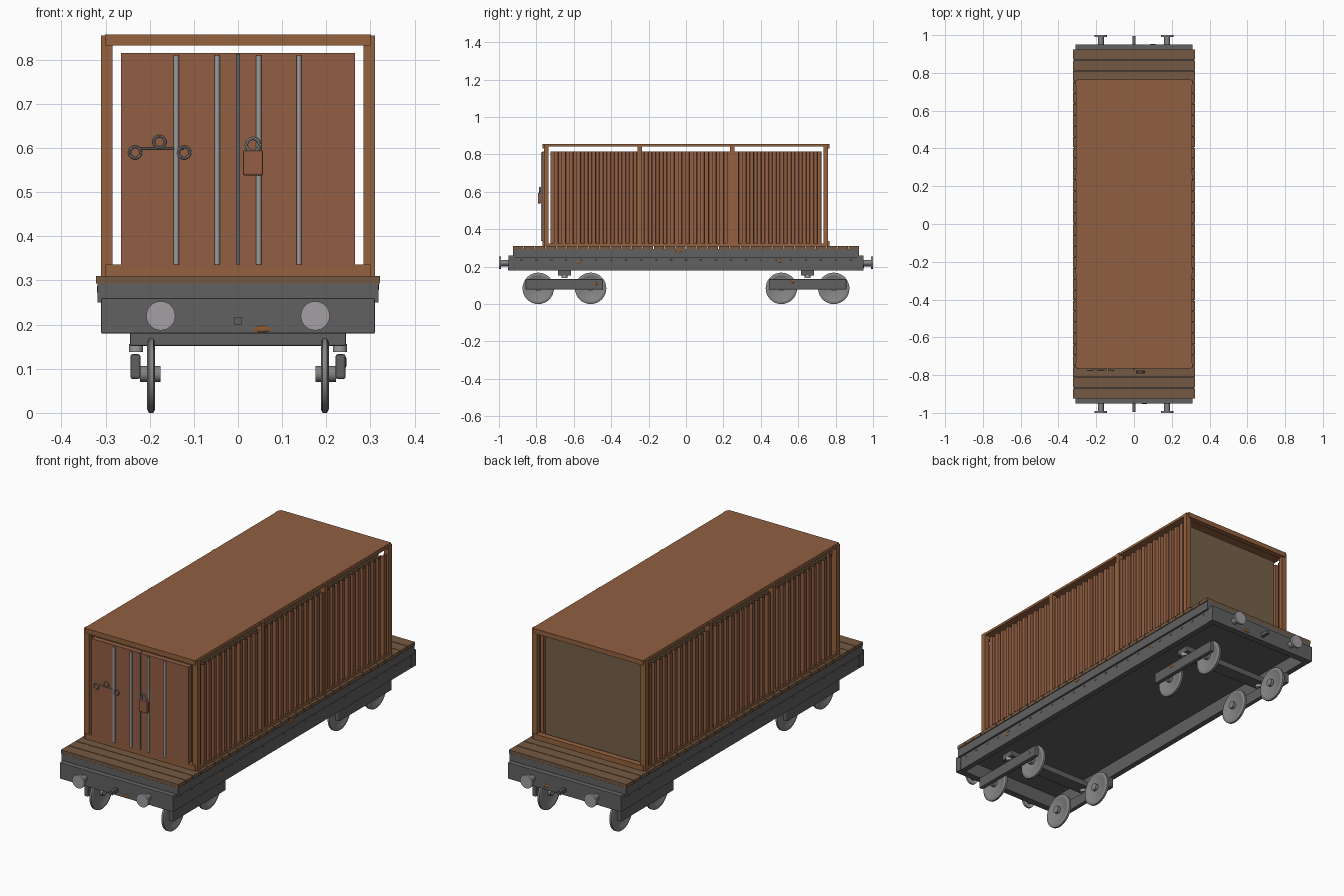
import bpy, bmesh, math
from mathutils import Matrix, Vector

if "Cube" in bpy.data.objects:
    bpy.data.objects.remove(bpy.data.objects["Cube"])


def mat(name, hexcol):
    m = bpy.data.materials.new(name)
    c = [int(hexcol[i:i + 2], 16) / 255 for i in (0, 2, 4)]
    lin = [v / 12.92 if v <= 0.04045 else ((v + 0.055) / 1.055) ** 2.4 for v in c]
    m.diffuse_color = (*lin, 1)
    m.use_nodes = True
    m.node_tree.nodes["Principled BSDF"].inputs["Base Color"].default_value = m.diffuse_color
    return m


WALL = mat("container brown", "925f43")
FRAME = mat("frame brown", "95623f")
ROOF = mat("roof brown", "905f41")
BACK = mat("weathered body panel", "77624a")
PLANK = mat("deck wood", "755a42")
STEEL = mat("dark steel", "616161")
WHEEL = mat("wheel steel", "848484")
BAR = mat("bar steel", "9c9c9c")
BUFF = mat("buffer steel", "a39fa3")
RUST = mat("rust", "8a5a32")


def finish(name, bm, m, smooth=False, bevel=0):
    me = bpy.data.meshes.new(name)
    bmesh.ops.recalc_face_normals(bm, faces=bm.faces)
    bm.to_mesh(me)
    bm.free()
    ob = bpy.data.objects.new(name, me)
    bpy.context.collection.objects.link(ob)
    me.materials.append(m)
    if bevel:
        b = ob.modifiers.new("bevel", "BEVEL")
        b.width, b.segments = bevel, 2
    if smooth:
        bpy.ops.object.select_all(action='DESELECT')
        ob.select_set(True)
        bpy.context.view_layer.objects.active = ob
        bpy.ops.object.shade_smooth_by_angle(angle=math.radians(40))
    return ob


def add_box(bm, x0, x1, y0, y1, z0, z1):
    M = Matrix.Translation(((x0 + x1) / 2, (y0 + y1) / 2, (z0 + z1) / 2))
    bmesh.ops.create_cube(bm, size=1, matrix=M @ Matrix.Diagonal((x1 - x0, y1 - y0, z1 - z0, 1)))


def boxes(name, m, items, bevel=0):
    bm = bmesh.new()
    for it in items:
        add_box(bm, *it)
    return finish(name, bm, m, bevel=bevel)


def add_cyl(bm, a, b, r, r2=None, n=24):
    a, b = Vector(a), Vector(b)
    M = Matrix.Translation((a + b) / 2) @ (b - a).to_track_quat('Z', 'Y').to_matrix().to_4x4()
    bmesh.ops.create_cone(bm, cap_ends=True, segments=n, radius1=r, radius2=r if r2 is None else r2,
                          depth=(b - a).length, matrix=M)


def cyls(name, m, items):
    bm = bmesh.new()
    for it in items:
        add_cyl(bm, *it)
    return finish(name, bm, m, smooth=True)


def ring(name, m, loc, R, r):
    bpy.ops.mesh.primitive_torus_add(location=loc, rotation=(math.pi / 2, 0, 0), major_radius=R,
                                     minor_radius=r, major_segments=24, minor_segments=8)
    ob = bpy.context.object
    ob.name = name
    ob.data.materials.append(m)
    bpy.ops.object.shade_smooth_by_angle()


def patches(name, m, items):
    # flattened spheres: centre and half sizes
    bm = bmesh.new()
    for c, s in items:
        bmesh.ops.create_uvsphere(bm, u_segments=10, v_segments=6, radius=1,
                                  matrix=Matrix.Translation(c) @ Matrix.Diagonal((*s, 1)))
    finish(name, bm, m, smooth=True)


S = (-1, 1)


def span(s, a, b):
    return (a, b) if s > 0 else (-b, -a)


# ---- wagon underframe
boxes("floor_pan", STEEL, [(-.318, .318, -.925, .925, .25, .293)])
boxes("side_sills", STEEL, [(*span(s, .28, .308), -.925, .925, .18, .25) for s in S])
boxes("headstocks", STEEL, [(-.31, .31, *span(s, .915, .95), .18, .26) for s in S], bevel=.002)
patches("rivets", STEEL, [((s * .308, -.88 + i * .08, .237), (.003, .005, .005)) for s in S for i in range(23)])

# ---- deck planks
n, L = 32, .926
p = 2 * L / n
boxes("deck_planks", PLANK, [(-.322, .322, -L + i * p + .0015, -L + (i + 1) * p - .0015, .293, .31)
                             for i in range(n)])

# ---- buffers and coupling hooks
cyls("buffer_shanks", WHEEL, [((x * .175, y * .945, .22), (x * .175, y * .993, .22), .015) for x in S for y in S])
cyls("buffer_heads", BUFF, [((x * .175, y * .99, .22), (x * .175, y, .22), .033, .033, 32) for x in S for y in S])
boxes("coupling_hooks", STEEL, [(-.008, .008, *span(s, .945, .995), .2, .217) for s in S])

# ---- bogies
boxes("bolsters", STEEL, [(-.245, .245, y * .65 - .035, y * .65 + .035, .152, .182) for y in S], bevel=.003)
boxes("bogie_side_frames", STEEL, [(*span(x, .221, .244), y * .65 - .207, y * .65 + .207, .077, .133)
                                   for x in S for y in S], bevel=.005)
cyls("spring_posts", BAR, [((x * .231, y * .65, .138), (x * .231, y * .65, .156), .016) for x in S for y in S])
axles = [(x, y * c) for x in S for y in S for c in (.51, .79)]
cyls("axle_stubs", WHEEL, [((x * .176, y, .088), (x * .222, y, .088), .018) for x, y in axles])

# wheels: lathed profile (x offset from wheel centre, radius)
prof = [(-.006, 0), (-.006, .064), (-.009, .068), (-.009, .076), (-.005, .084),
        (.005, .084), (.009, .076), (.009, .068), (.006, .064), (.006, 0)]
bm = bmesh.new()
for x, y in axles:
    vs = [bm.verts.new((x * .197 + dx, y, .084 + r)) for dx, r in prof]
    es = [bm.edges.new(e) for e in zip(vs, vs[1:])]
    bmesh.ops.spin(bm, geom=vs + es, cent=(x * .197, y, .084), axis=(1, 0, 0), angle=2 * math.pi,
                   steps=32, use_merge=True)
bmesh.ops.remove_doubles(bm, verts=bm.verts, dist=.0002)
finish("wheels", bm, WHEEL, smooth=True)

# ---- container body inside the frame
boxes("container_body", BACK, [(-.265, .265, -.72, .72, .312, .815)])

# ---- container frame
boxes("container_posts", FRAME, [(*span(x, .284, .31), y - .012, y + .012, .31, .855)
                                 for x in S for y in (-.748, -.248, .248, .748)])
boxes("end_rails", FRAME, [(-.3, .3, *span(y, .738, .766), *z) for y in S for z in ((.31, .336), (.833, .856))])
boxes("side_rails", FRAME, [(*span(x, .286, .308), -.75, .75, *z) for x in S for z in ((.31, .324), (.843, .855))])
boxes("roof", ROOF, [(-.301, .301, -.766, .766, .846, .857)])

# ---- corrugated side walls: square-edged ribs
N, half = 36, .724
w = 2 * half / N
for s, nm in ((-1, "left"), (1, "right")):
    pts = []
    for i in range(N):
        y = -half + i * w
        pts += [(.29, y), (.29, y + w * .45), (.305, y + w * .5), (.305, y + w * .95)]
    pts.append((.29, half))
    bm = bmesh.new()
    rows = [[bm.verts.new((s * a, y, z)) for a, y in pts] for z in (.322, .815)]
    for i in range(len(pts) - 1):
        bm.faces.new((rows[0][i], rows[0][i + 1], rows[1][i + 1], rows[1][i]))
    ob = finish(nm + "_corrugated_wall", bm, WALL)
    sol = ob.modifiers.new("thickness", "SOLIDIFY")
    sol.thickness, sol.offset = .003, 0

# ---- front doors and hardware
boxes("front_doors", WALL, [(*span(s, .001, .265), -.766, -.74, .325, .815) for s in S])
boxes("door_seam", STEEL, [(-.004, .004, -.77, -.755, .336, .813)])
cyls("locking_bars", BAR, [((x, -.77, .336), (x, -.77, .81), .006, None, 12) for x in (-.14, -.047, .047, .138)])

# padlock and chain
boxes("padlock", WALL, [(.011, .057, -.792, -.775, .538, .595)], bevel=.004)
ring("padlock_shackle", BAR, (.034, -.783, .607), .015, .004)
for i, (x, z) in enumerate(((-.233, .59), (-.178, .614), (-.122, .59))):
    ring("chain_ring_%d" % i, BAR, (x, -.776, z), .013, .003)
cyls("chain_rod", BAR, [((-.222, -.772, .599), (-.122, -.772, .599), .002, None, 8)])

# ---- rust patches
patches("rust_patches", RUST, [
    ((.055, -.95, .19), (.022, .002, .007)), ((.1, .95, .2), (.022, .002, .008)),
    ((.318, -.04, .285), (.002, .022, .008)), ((.308, -.57, .225), (.002, .012, .009)),
    ((.308, .5, .23), (.002, .012, .008)), ((-.318, .2, .28), (.002, .02, .008)),
    ((.244, .57, .12), (.002, .015, .007)), ((.244, -.48, .11), (.002, .012, .007))])
